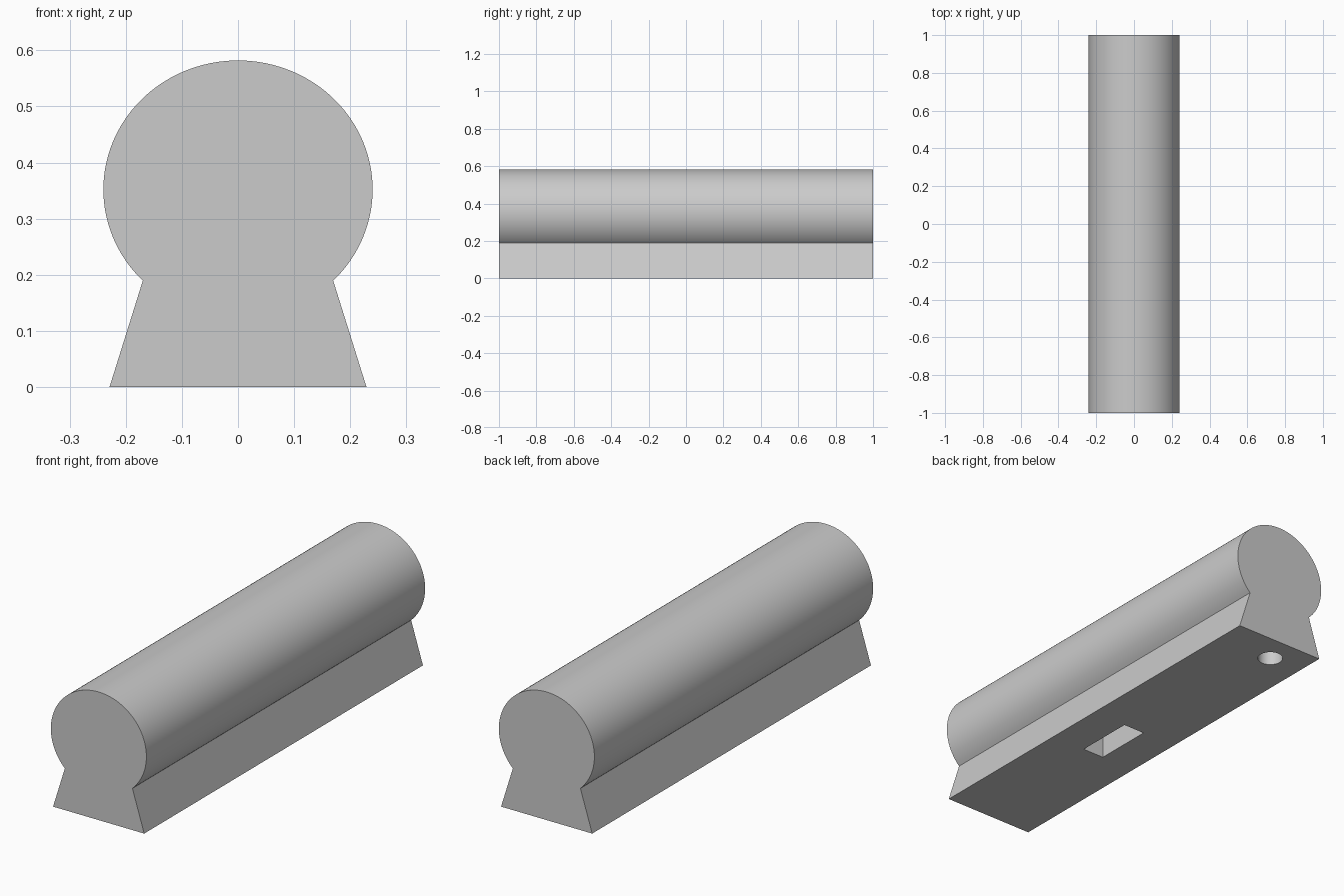
import bpy, bmesh, math

old = bpy.data.objects.get("Cube")
if old:
    bpy.data.objects.remove(old, do_unlink=True)

grey = bpy.data.materials.new("plain grey")
grey.use_nodes = True
colour = (0.6, 0.6, 0.6, 1)
grey.diffuse_color = colour
grey.node_tree.nodes["Principled BSDF"].inputs["Base Color"].default_value = colour


def extrude_profile(name, points, axis_start, axis_step):
    """Solid made by sweeping a closed outline along one direction."""
    bm = bmesh.new()
    face = bm.faces.new([bm.verts.new(axis_start(*p)) for p in points])
    swept = bmesh.ops.extrude_face_region(bm, geom=[face])["geom"]
    verts = [v for v in swept if isinstance(v, bmesh.types.BMVert)]
    bmesh.ops.translate(bm, verts=verts, vec=axis_step)
    bmesh.ops.recalc_face_normals(bm, faces=bm.faces)
    mesh = bpy.data.meshes.new(name)
    bm.to_mesh(mesh)
    bm.free()
    mesh.materials.append(grey)
    obj = bpy.data.objects.new(name, mesh)
    bpy.context.collection.objects.link(obj)
    return obj


# Rail section: flared foot under a rounded head
START, STEPS = math.radians(-45), 72
outline = [(-0.229, 0), (0.229, 0)]
for i in range(STEPS + 1):
    a = START + math.radians(270) * i / STEPS
    outline.append((0.24 * math.cos(a), 0.352 + 0.23 * math.sin(a)))
rail = extrude_profile("rail_body", outline, lambda x, z: (x, -1, z), (0, 2, 0))

# Slot and round socket in the underside
slot = [(-0.055, -0.28), (0.055, -0.28), (0.055, 0), (-0.055, 0)]
socket = [(-0.06 + 0.055 * math.cos(math.tau * i / 40),
           0.865 + 0.055 * math.sin(math.tau * i / 40)) for i in range(40)]

bpy.context.view_layer.objects.active = rail
for name, points in (("slot_cutter", slot), ("socket_cutter", socket)):
    cutter = extrude_profile(name, points, lambda x, y: (x, y, -0.1), (0, 0, 0.34))
    cutter.hide_render = True
    cut = rail.modifiers.new(name, "BOOLEAN")
    cut.operation, cut.solver, cut.object = "DIFFERENCE", "EXACT", cutter
    bpy.ops.object.modifier_apply(modifier=cut.name)
    bpy.data.objects.remove(cutter, do_unlink=True)

# Smooth head and socket, crisp edges elsewhere
bpy.ops.object.select_all(action="DESELECT")
rail.select_set(True)
bpy.ops.object.shade_smooth_by_angle(angle=math.radians(30))
